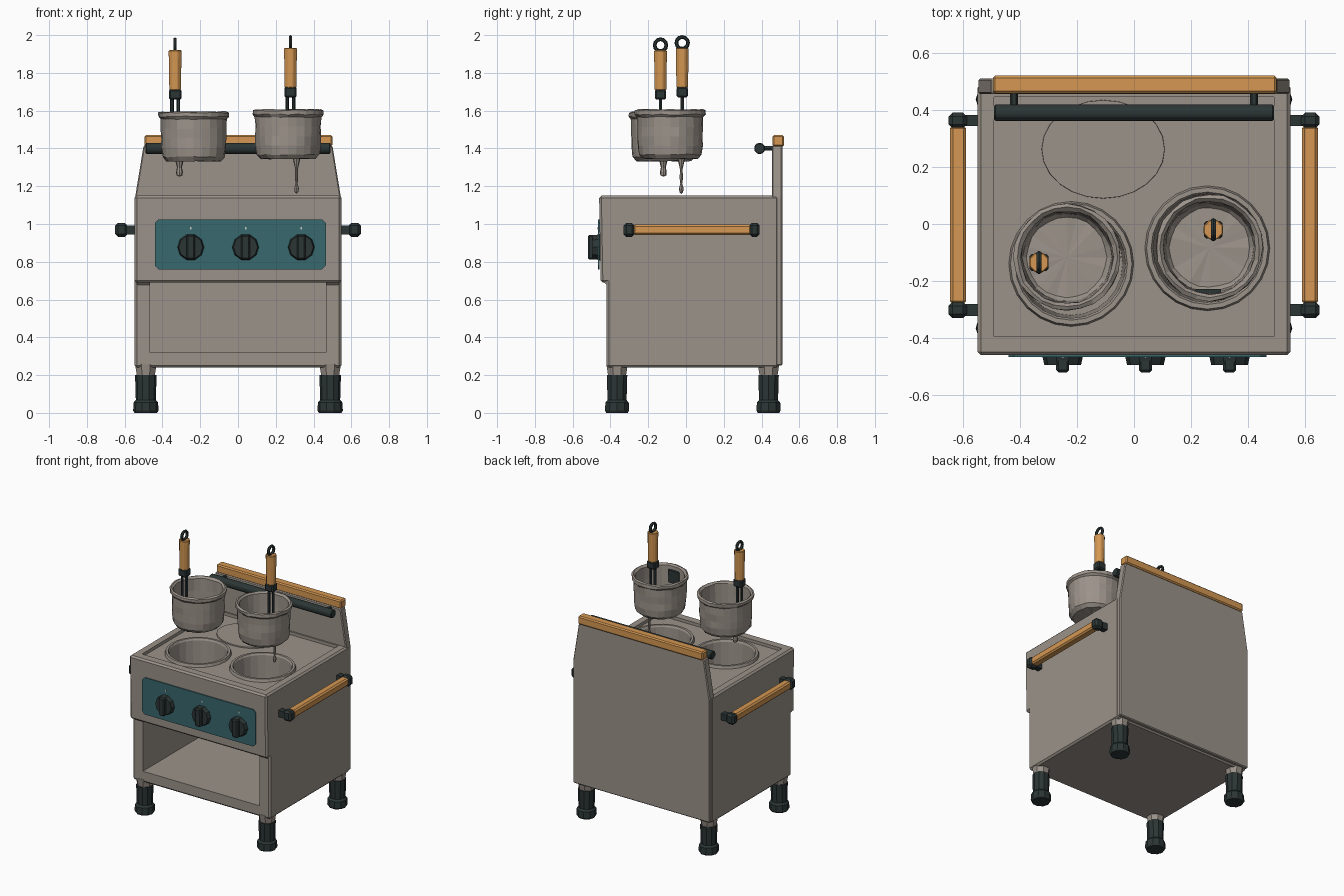
import bpy, bmesh, math, random
from mathutils import Vector, Matrix

if "Cube" in bpy.data.objects:
    bpy.data.objects.remove(bpy.data.objects["Cube"])

random.seed(4)


def material(name, rgb):
    m = bpy.data.materials.new(name)
    m.diffuse_color = (*rgb, 1)
    m.use_nodes = True
    m.node_tree.nodes["Principled BSDF"].inputs["Base Color"].default_value = m.diffuse_color
    return m


STEEL = material("warm_grey_steel", (0.33, 0.29, 0.255))
WOOD = material("orange_wood", (0.66, 0.31, 0.085))
DARK = material("dark_iron", (0.025, 0.036, 0.036))
TEAL = material("teal_panel", (0.04, 0.14, 0.155))
PALE = material("pale_mark", (0.6, 0.6, 0.58))


def finish(name, bm, mat, bevel=0.0):
    bmesh.ops.recalc_face_normals(bm, faces=bm.faces)
    if bevel:
        bmesh.ops.bevel(bm, geom=bm.edges[:], offset=bevel, segments=1, affect='EDGES')
    me = bpy.data.meshes.new(name)
    bm.to_mesh(me)
    bm.free()
    ob = bpy.data.objects.new(name, me)
    bpy.context.collection.objects.link(ob)
    if mat:
        me.materials.append(mat)
    return ob


def prism(name, pts, a, b, axis, mat, bevel=0.0):
    """Extrude a 2D outline from a to b along x (points are y,z) or y (points are x,z)."""
    bm = bmesh.new()
    place = (lambda p, t: (t, *p)) if axis == 'x' else (lambda p, t: (p[0], t, p[1]))
    lo = [bm.verts.new(place(p, a)) for p in pts]
    hi = [bm.verts.new(place(p, b)) for p in pts]
    bm.faces.new(lo)
    bm.faces.new(hi)
    n = len(pts)
    for i in range(n):
        j = (i + 1) % n
        bm.faces.new((lo[i], lo[j], hi[j], hi[i]))
    return finish(name, bm, mat, bevel)


def box(name, x, y, z, mat, bevel=0.0):
    return prism(name, [(y[0], z[0]), (y[1], z[0]), (y[1], z[1]), (y[0], z[1])],
                 x[0], x[1], 'x', mat, bevel)


def rod(name, p, q, r1, r2, sides, mat, bevel=0.0):
    p, q = Vector(p), Vector(q)
    d = q - p
    rot = d.to_track_quat('Z', 'Y').to_matrix().to_4x4()
    bm = bmesh.new()
    bmesh.ops.create_cone(bm, cap_ends=True, segments=sides, radius1=r1, radius2=r2, depth=d.length,
                          matrix=Matrix.Translation((p + q) / 2) @ rot @ Matrix.Rotation(math.pi / sides, 4, 'Z'))
    return finish(name, bm, mat, bevel)


def lathe(name, x, y, profile, sides, mat, jitter=0.0):
    """Revolve (radius, z) points around a vertical axis at x, y."""
    bm = bmesh.new()
    rings = []
    for r, z in profile:
        if r == 0:
            rings.append([bm.verts.new((x, y, z))] * sides)
            continue
        ring = []
        for i in range(sides):
            a = 2 * math.pi * i / sides
            k = r + random.uniform(-jitter, jitter)
            ring.append(bm.verts.new((x + k * math.cos(a), y + k * math.sin(a),
                                      z + random.uniform(-jitter, jitter))))
        rings.append(ring)
    for a, b in zip(rings, rings[1:]):
        for i in range(sides):
            j = (i + 1) % sides
            bm.faces.new(list(dict.fromkeys((a[i], a[j], b[j], b[i]))))
    return finish(name, bm, mat)


def cut(ob, cutter):
    mod = ob.modifiers.new("cut", 'BOOLEAN')
    mod.operation, mod.solver, mod.object = 'DIFFERENCE', 'EXACT', cutter
    bpy.context.view_layer.objects.active = ob
    bpy.ops.object.modifier_apply(modifier="cut")
    bpy.data.objects.remove(cutter)


# Cabinet: side profile with overhanging control box, then open shelf, recessed top and wells
WELLS = {"left": (-0.22, -0.14), "right": (0.257, -0.085)}
cabinet = prism("cabinet", [(-0.42, 0.24), (-0.42, 0.69), (-0.452, 0.69), (-0.46, 1.15),
                            (0.49, 1.15), (0.49, 0.24)], -0.548, 0.548, 'x', STEEL, 0.012)
cut(cabinet, box("shelf_cutter", (-0.465, 0.465), (-0.6, 0.43), (0.32, 0.69), None))
cut(cabinet, box("top_cutter", (-0.49, 0.49), (-0.395, 0.445), (1.128, 1.3), None))
for side, (x, y) in WELLS.items():
    cut(cabinet, rod("well_cutter", (x, y, 0.84), (x, y, 1.3), 0.205, 0.205, 24, None))
    # Raised rim with the well wall and floor
    lathe(side + "_well", x, y, [(0, 0.85), (0.18, 0.85), (0.19, 1.135), (0.197, 1.148),
                                 (0.213, 1.148), (0.22, 1.125)], 24, STEEL)

# Flush cover of the third well
cover = lathe("rear_well_cover", 0, 0, [(0.217, 1.12), (0.215, 1.136), (0, 1.136)], 24, STEEL)
cover.scale.y = 0.8
cover.location = (-0.108, 0.262, 0)

# Back panel with wooden cap, and rail with brackets
prism("back_panel", [(-0.545, 0.25), (0.545, 0.25), (0.545, 1.14), (0.5, 1.415),
                     (-0.5, 1.415), (-0.545, 1.14)], 0.455, 0.51, 'y', STEEL, 0.006)
box("back_cap", (-0.495, 0.5), (0.458, 0.52), (1.41, 1.47), WOOD, 0.008)
rod("back_rail", (-0.49, 0.39, 1.4), (0.49, 0.39, 1.4), 0.031, 0.031, 8, DARK, 0.005)
for x in (-0.42, 0.42):
    rod("rail_bracket", (x, 0.39, 1.4), (x, 0.46, 1.4), 0.014, 0.014, 6, DARK)

# Control panel with knobs and pale marks
PX, PZ, c = (-0.44, 0.465), (0.76, 1.025), 0.02
prism("control_panel", [(PX[0] + c, PZ[0]), (PX[1] - c, PZ[0]), (PX[1], PZ[0] + c), (PX[1], PZ[1] - c),
                        (PX[1] - c, PZ[1]), (PX[0] + c, PZ[1]), (PX[0], PZ[1] - c), (PX[0], PZ[0] + c)],
      -0.466, -0.458, 'y', TEAL)
for x in (-0.25, 0.04, 0.335):
    rod("knob_base", (x, -0.455, 0.877), (x, -0.495, 0.877), 0.073, 0.064, 10, DARK)
    box("knob_grip", (x - 0.023, x + 0.023), (-0.52, -0.47), (0.812, 0.942), DARK, 0.008)
    box("knob_mark", (x - 0.004, x + 0.004), (-0.469, -0.46), (0.97, 0.985), PALE)

# Side handles and legs
for s, side in ((-1, "left"), (1, "right")):
    box(side + "_handle_bar", sorted((s * 0.588, s * 0.645)), (-0.28, 0.345), (0.942, 0.998), WOOD, 0.01)
    for y0, y1 in ((-0.33, -0.273), (0.335, 0.39)):
        box(side + "_handle_end", sorted((s * 0.585, s * 0.65)), (y0, y1), (0.932, 1.006), DARK, 0.014)
        box(side + "_handle_mount", sorted((s * 0.54, s * 0.6)), (y0 + 0.008, y1 - 0.008),
            (0.945, 0.993), DARK)
    for y, end in ((-0.365, "front"), (0.437, "back")):
        x = s * 0.488
        rod(f"{end}_{side}_leg_socket", (x, y, 0.19), (x, y, 0.26), 0.05, 0.062, 8, STEEL)
        lathe(f"{end}_{side}_leg", x, y, [(0, 0), (0.06, 0), (0.067, 0.012), (0.065, 0.055), (0.053, 0.068),
                                          (0.057, 0.2), (0, 0.2)], 10, DARK)


# Strainer baskets with upright handles
def strainer(side, x, y, base, hx, hy):
    prof = [(0, 0), (0.145, 0), (0.165, 0.022), (0.172, 0.07), (0.173, 0.12), (0.174, 0.17), (0.175, 0.222),
            (0.187, 0.235), (0.187, 0.256), (0.175, 0.262), (0.162, 0.25), (0.159, 0.16),
            (0.154, 0.05), (0.14, 0.035), (0, 0.035)]
    lathe(side + "_basket", x, y, [(r, z + base) for r, z in prof], 24, STEEL, 0.003)
    top = base + 0.655
    for d in (-0.017, 0.017):
        rod(side + "_prong", (hx + d, hy, base + 0.03), (hx + d, hy, base + 0.35), 0.01, 0.01, 6, DARK)
    box(side + "_ferrule", (hx - 0.033, hx + 0.033), (hy - 0.03, hy + 0.03),
        (base + 0.325, base + 0.38), DARK, 0.008)
    rod(side + "_grip", (hx, hy, base + 0.375), (hx, hy, top - 0.068), 0.033, 0.037, 8, WOOD, 0.004)
    bpy.ops.mesh.primitive_torus_add(major_segments=12, minor_segments=6, major_radius=0.031,
                                     minor_radius=0.01, location=(hx, hy, top - 0.041),
                                     rotation=(0, math.pi / 2, 0))
    ring = bpy.context.object
    ring.name = side + "_hanging_ring"
    ring.data.materials.append(DARK)


strainer("left", -0.235, -0.117, 1.333, -0.333, -0.135)
strainer("right", 0.265, -0.083, 1.345, 0.278, -0.02)
box("right_basket_clip", (0.215, 0.305), (-0.243, -0.228), (1.48, 1.57), DARK)

# Drips hanging below the baskets
lathe("left_drip", -0.31, -0.12, [(0, 1.25), (0.016, 1.258), (0.018, 1.275), (0.013, 1.3),
                                  (0.024, 1.345)], 8, STEEL)
lathe("right_drip", 0.31, -0.025, [(0, 1.16), (0.01, 1.17), (0.012, 1.19), (0.005, 1.215), (0.009, 1.24),
                                   (0.007, 1.29), (0.022, 1.355)], 8, STEEL)
